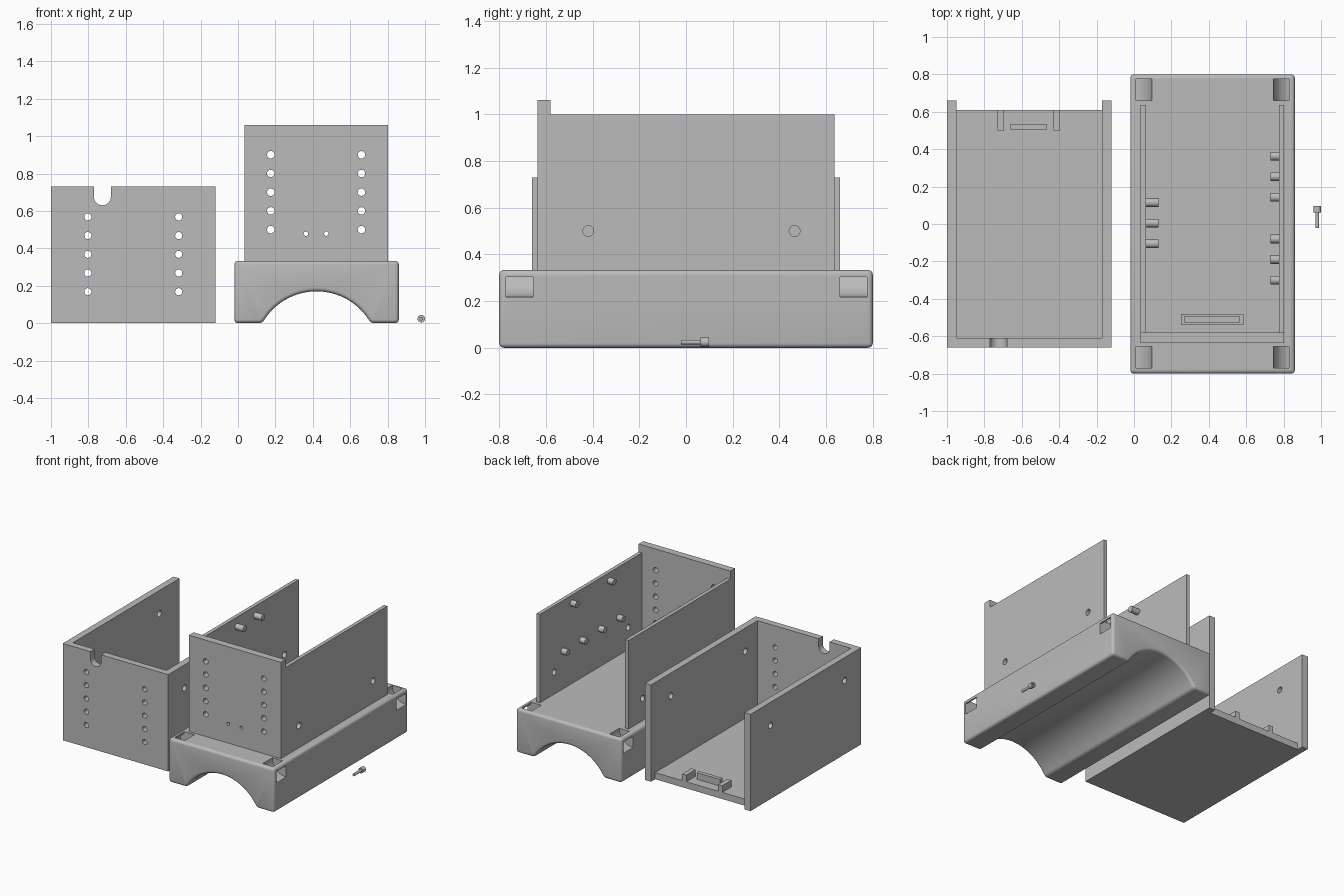
import bpy, bmesh, math
from mathutils import Matrix

if "Cube" in bpy.data.objects:
    bpy.data.objects.remove(bpy.data.objects["Cube"])

grey = bpy.data.materials.new("plain grey")
grey.diffuse_color = (0.5, 0.5, 0.5, 1)
grey.use_nodes = True
grey.node_tree.nodes["Principled BSDF"].inputs["Base Color"].default_value = grey.diffuse_color


def add(name, bm):
    bmesh.ops.recalc_face_normals(bm, faces=bm.faces)
    me = bpy.data.meshes.new(name)
    bm.to_mesh(me)
    bm.free()
    ob = bpy.data.objects.new(name, me)
    me.materials.append(grey)
    bpy.context.collection.objects.link(ob)
    return ob


def block(name, x0, x1, y0, y1, z0, z1):
    bm = bmesh.new()
    bmesh.ops.create_cube(bm, size=1)
    for v in bm.verts:
        v.co = ((x0 + x1) / 2 + v.co.x * (x1 - x0),
                (y0 + y1) / 2 + v.co.y * (y1 - y0),
                (z0 + z1) / 2 + v.co.z * (z1 - z0))
    return add(name, bm)


def rod(name, axis, centre, r, length, n=24):
    bm = bmesh.new()
    turn = Matrix.Rotation(math.pi / 2, 4, 'Y' if axis == 'x' else 'X')
    bmesh.ops.create_cone(bm, cap_ends=True, segments=n, radius1=r, radius2=r,
                          depth=length, matrix=Matrix.Translation(centre) @ turn)
    return add(name, bm)


def prism(name, pts, y0, y1):
    """Extrude an x-z outline along y."""
    bm = bmesh.new()
    face = bm.faces.new([bm.verts.new((x, y0, z)) for x, z in pts])
    ext = bmesh.ops.extrude_face_region(bm, geom=[face])
    moved = [g for g in ext["geom"] if isinstance(g, bmesh.types.BMVert)]
    bmesh.ops.translate(bm, verts=moved, vec=(0, y1 - y0, 0))
    return add(name, bm)


def apply(ob, mod):
    bpy.context.view_layer.objects.active = ob
    bpy.ops.object.modifier_apply(modifier=mod.name)


def cut(ob, *cutters):
    for c in cutters:
        m = ob.modifiers.new("cut", 'BOOLEAN')
        m.operation, m.solver, m.object = 'DIFFERENCE', 'EXACT', c
        apply(ob, m)
        bpy.data.objects.remove(c)


def smooth(ob):
    bpy.ops.object.select_all(action='DESELECT')
    ob.select_set(True)
    bpy.context.view_layer.objects.active = ob
    bpy.ops.object.shade_smooth_by_angle(angle=math.radians(32))


# Cover: open tray with a front wall, two side walls and a shorter floor
cover = block("cover", -1, -0.12, -0.66, 0.66, 0, 0.73)
cut(cover,
    block("c", -0.95, -0.17, -0.61, 1, 0.05, 1),
    block("c", -0.95, -0.17, 0.61, 1, -1, 0.5),
    block("c", -0.77, -0.68, -0.8, -0.5, 0.675, 1),
    rod("c", 'y', (-0.725, -0.65, 0.675), 0.045, 0.3, 32))
for i in range(5):
    for x in (-0.803, -0.317):
        cut(cover, rod("c", 'y', (x, -0.635, 0.168 + 0.1 * i), 0.019, 0.2))
for y in (0.42, -0.465):
    cut(cover, rod("c", 'x', (-0.56, y, 0.555), 0.023, 1.2))

# Raised clips on the cover floor
block("clip_left", -0.73, -0.695, 0.50, 0.61, 0.04, 0.10)
block("clip_right", -0.43, -0.395, 0.50, 0.61, 0.04, 0.10)
block("clip_middle", -0.66, -0.465, 0.505, 0.535, 0.04, 0.10)

# Base: rounded block with an arched underside
cx, rise, half = 0.42, 0.17, 0.29
R = (half ** 2 + rise ** 2) / (2 * rise)
a = math.asin(half / R)
arch = [(cx + R * math.sin(t), rise - R + R * math.cos(t))
        for t in (-a + 2 * a * i / 32 for i in range(33))]
base = prism("base", [(-0.02, 0.333), (-0.02, 0)] + arch + [(0.86, 0), (0.86, 0.333)],
             -0.8, 0.8)
bev = base.modifiers.new("round", 'BEVEL')
bev.width, bev.segments, bev.limit_method = 0.02, 4, 'ANGLE'
bev.angle_limit = math.radians(30)
apply(base, bev)

# Curved strap slots around the four upper corners
for ex in (-0.02, 0.86):
    for y0, y1 in ((-0.77, -0.655), (0.66, 0.775)):
        slot = rod("c", 'y', (ex, (y0 + y1) / 2, 0.333), 0.115, y1 - y0, 48)
        cut(slot, rod("c", 'y', (ex, (y0 + y1) / 2, 0.333), 0.03, 0.3, 24))
        cut(base, slot)

# Upright walls on the base
Z = 0.325
front = block("front_wall", 0.035, 0.802, -0.635, -0.58, Z, 1.06)
for i in range(5):
    for x in (0.175, 0.66):
        cut(front, rod("c", 'y', (x, -0.6, 0.5 + 0.1 * i), 0.02, 0.3))
for x in (0.363, 0.472):
    cut(front, rod("c", 'y', (x, -0.6, 0.478), 0.012, 0.3))
left = block("left_wall", 0.035, 0.063, -0.581, 0.635, Z, 1.0)
right = block("right_wall", 0.774, 0.802, -0.581, 0.635, Z, 1.0)
for wall, x in ((left, 0.05), (right, 0.788)):
    for y in (-0.418, 0.465):
        cut(wall, rod("c", 'x', (x, y, 0.5), 0.023, 0.2))

# Mounting pegs on the inside of the walls
pegs = []
for y, z in ((0.115, 0.93), (0.005, 0.62), (-0.105, 0.93)):
    pegs.append(rod("left_peg", 'x', (0.095, y, z), 0.023, 0.07))
for y, z in ((0.363, 0.62), (0.253, 0.94), (0.143, 0.62),
             (-0.08, 0.62), (-0.19, 0.94), (-0.30, 0.62)):
    pegs.append(rod("right_peg", 'x', (0.753, y, z), 0.023, 0.048))

# Slotted holder on the base floor
holder = block("slot_holder", 0.25, 0.585, -0.54, -0.48, Z, 0.38)
cut(holder, block("c", 0.27, 0.565, -0.525, -0.495, 0.335, 0.5))

# Loose screw beside the base
shaft = rod("screw_shaft", 'y', (0.98, 0.023, 0.024), 0.01, 0.09)
head = rod("screw_head", 'y', (0.98, 0.08, 0.024), 0.02, 0.035)
cut(head, rod("c", 'y', (0.98, 0.098, 0.024), 0.01, 0.03, 6))

for ob in [cover, base, front, left, right, shaft, head] + pegs:
    smooth(ob)
